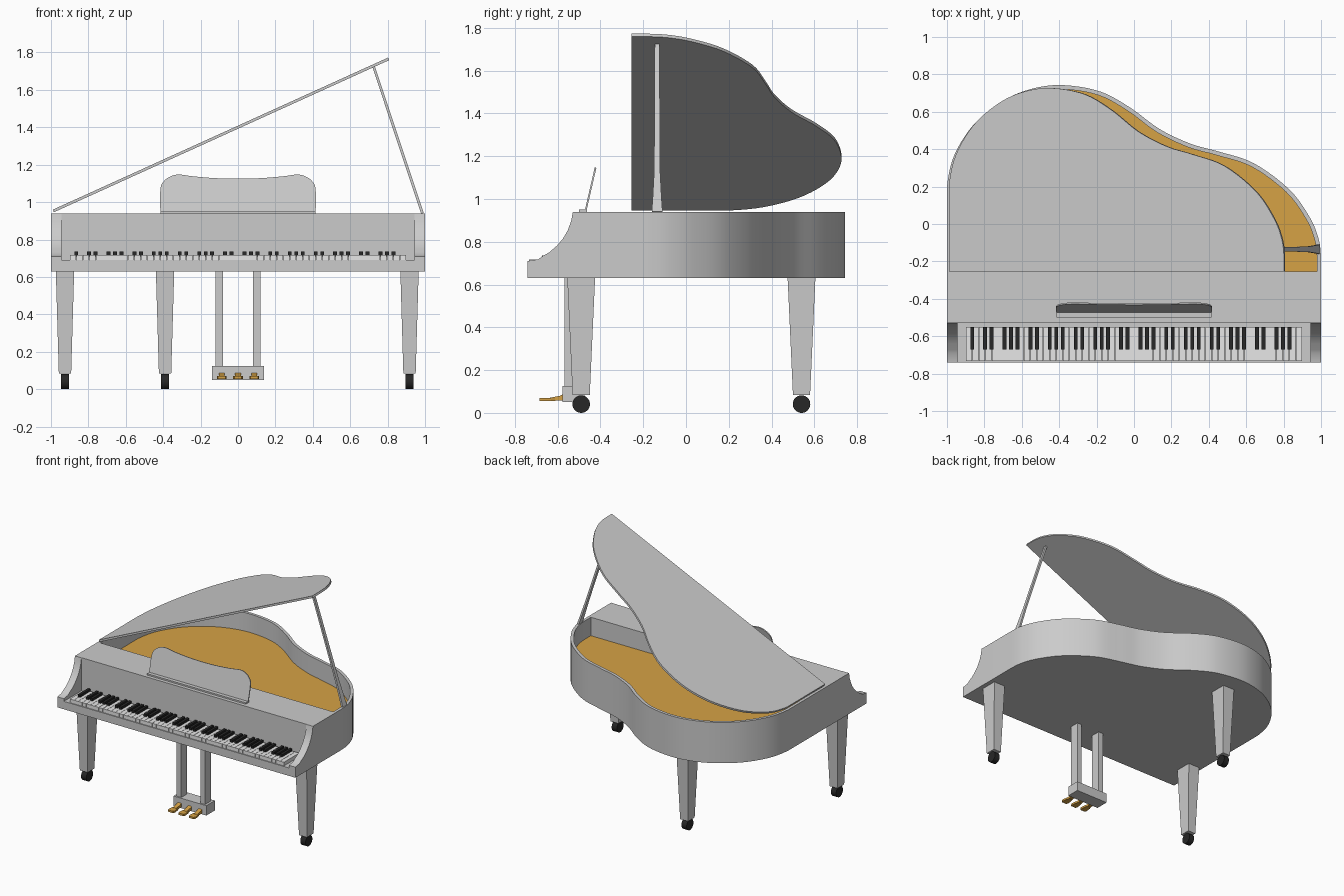
import bpy, bmesh, math
from mathutils import Vector, Matrix

if "Cube" in bpy.data.objects:
    bpy.data.objects.remove(bpy.data.objects["Cube"])


def material(name, rgb):
    m = bpy.data.materials.new(name)
    m.diffuse_color = (*rgb, 1)
    m.use_nodes = True
    m.node_tree.nodes["Principled BSDF"].inputs["Base Color"].default_value = m.diffuse_color
    return m


BODY = material("light_grey", (0.60, 0.60, 0.60))
GOLD = material("gold", (0.67, 0.36, 0.06))
WHITE = material("key_white", (0.80, 0.80, 0.80))
BLACK = material("black", (0.02, 0.02, 0.02))


def finish(name, bm, *mats, smooth=False):
    bmesh.ops.recalc_face_normals(bm, faces=bm.faces[:])
    me = bpy.data.meshes.new(name)
    bm.to_mesh(me)
    bm.free()
    for m in mats:
        me.materials.append(m)
    ob = bpy.data.objects.new(name, me)
    bpy.context.collection.objects.link(ob)
    if smooth:
        bpy.ops.object.select_all(action='DESELECT')
        ob.select_set(True)
        bpy.context.view_layer.objects.active = ob
        bpy.ops.object.shade_smooth_by_angle(angle=math.radians(30))
    return ob


def boxes(name, items, mat):
    """Boxes given as (x0, x1, y0, y1, z0, z1), all in one mesh."""
    bm = bmesh.new()
    for x0, x1, y0, y1, z0, z1 in items:
        mx = (Matrix.Translation(((x0 + x1) / 2, (y0 + y1) / 2, (z0 + z1) / 2))
              @ Matrix.Diagonal((x1 - x0, y1 - y0, z1 - z0, 1)))
        bmesh.ops.create_cube(bm, size=1, matrix=mx)
    return finish(name, bm, mat)


def prism(name, pts, axis, lo, hi, mat, smooth=False):
    """Extrude a 2D polygon along an axis from lo to hi."""
    place = {'x': lambda a, b, t: (t, a, b),
             'y': lambda a, b, t: (a, t, b),
             'z': lambda a, b, t: (a, b, t)}[axis]
    bm = bmesh.new()
    low = [bm.verts.new(place(a, b, lo)) for a, b in pts]
    high = [bm.verts.new(place(a, b, hi)) for a, b in pts]
    bm.faces.new(low)
    bm.faces.new(high)
    bridge(bm, low, high)
    return finish(name, bm, mat, smooth=smooth)


def bridge(bm, a, b):
    n = len(a)
    for i in range(n):
        j = (i + 1) % n
        bm.faces.new((a[i], a[j], b[j], b[i]))


def spline(pts, steps):
    """Catmull-Rom curve; the first and last points only steer the ends."""
    out = []
    p = [Vector(q) for q in pts]
    for i in range(1, len(p) - 2):
        a, b, c, d = p[i - 1:i + 3]
        for k in range(steps):
            t = k / steps
            out.append(0.5 * (2 * b + (c - a) * t + (2 * a - 5 * b + 4 * c - d) * t * t
                              + (3 * b - a - 3 * c + d) * t ** 3))
    return out + [p[-2]]


# Curved case outline, from left side round the tail to the right side
curve = spline([(-1, 0.05), (-1, 0.2), (-0.96, 0.37), (-0.85, 0.54), (-0.69, 0.665),
                (-0.53, 0.727), (-0.37, 0.742), (-0.18, 0.708), (-0.02, 0.622),
                (0.136, 0.508), (0.3, 0.43), (0.45, 0.388), (0.64, 0.325), (0.83, 0.185),
                (0.94, 0.035), (0.987, -0.08), (1, -0.18), (1, -0.28)], 5)
BACK, FRONT = -0.255, -0.527


def inset(d):
    """Curve moved inwards by d, closed by a straight front edge."""
    out = [(-1 + d, BACK)]
    for i, p in enumerate(curve):
        t = curve[min(i + 1, len(curve) - 1)] - curve[max(i - 1, 0)]
        n = Vector((t.y, -t.x)).normalized()
        out.append(tuple(p + n * d))
    return out + [(1 - d, BACK)]


# Case: outer wall, rim, recess and golden soundboard
bm = bmesh.new()
outer = [(-1, FRONT)] + [tuple(p) for p in curve] + [(1, FRONT)]
rings = [[bm.verts.new((x, y, z)) for x, y in pts]
         for pts, z in ((outer, 0.63), (outer, 0.94), (inset(0.022), 0.94), (inset(0.022), 0.80))]
for a, b in zip(rings, rings[1:]):
    bridge(bm, a, b)
bm.faces.new(rings[0])
bm.faces.new(rings[-1]).material_index = 1
finish("case", bm, BODY, GOLD, smooth=True)

# Keybed and curved cheeks
boxes("keybed", [(-0.945, 0.945, -0.74, FRONT, 0.63, 0.69)], BODY)
arc = [(-0.529, 0.94), (-0.536, 0.90), (-0.552, 0.855), (-0.575, 0.815), (-0.605, 0.78),
       (-0.64, 0.75), (-0.672, 0.732), (-0.69, 0.718), (-0.74, 0.71)]
cheek = [(FRONT, 0.63), (FRONT, 0.94)] + arc + [(-0.74, 0.63)]
for side, lo in (("left", -1), ("right", 0.945)):
    prism(side + "_cheek", cheek, 'x', lo, lo + 0.055, BODY, smooth=True)

# Keyboard: 52 white keys, starting on the sixth note of the octave
W = 1.8 / 52
boxes("white_keys", [(-0.9 + i * W + 0.001, -0.9 + (i + 1) * W - 0.001, -0.733, -0.55, 0.685, 0.718)
                     for i in range(52)], WHITE)
boxes("black_keys", [(-0.9 + i * W - 0.010, -0.9 + i * W + 0.010, -0.672, -0.55, 0.71, 0.736)
                     for i in range(1, 52) if (i + 5) % 7 not in (0, 3)], BLACK)

# Lid, propped open about the left edge
d = 0.016
lid = prism("lid", [(x + 1 - d, y) for x, y in inset(d)], 'z', 0, 0.015, BODY, smooth=True)
lid.location = (-1 + d, 0, 0.946)
lid.rotation_euler.y = math.radians(-24.4)

# Lid prop
half = [(0.025, 0), (0.021, 0.06), (0.014, 0.2), (0.011, 0.825)]
prop = prism("lid_prop", half + [(-y, z) for y, z in reversed(half)], 'x', -0.007, 0.007, BODY)
prop.location = (0.986, -0.135, 0.94)
prop.rotation_euler.y = math.radians(-18.4)

# Music desk and its ledge
half = spline([(0.41, -0.1), (0.415, 0.0), (0.415, 0.13), (0.395, 0.175), (0.36, 0.2),
               (0.315, 0.21), (0.24, 0.2), (0.12, 0.19), (0, 0.187), (-0.12, 0.19)], 4)
desk = prism("music_desk", [tuple(p) for p in half] + [(-p.x, p.y) for p in reversed(half[:-1])],
             'y', -0.004, 0.004, BODY, smooth=True)
desk.location = (0, -0.47, 0.942)
desk.rotation_euler.x = math.radians(-13)
boxes("music_ledge", [(-0.415, 0.415, -0.5, -0.462, 0.94, 0.951)], BODY)

# Tapered legs with casters
for name, x, y in (("front_left", -0.925, -0.49), ("front_right", 0.917, -0.49), ("rear", -0.39, 0.54)):
    bm = bmesh.new()
    bmesh.ops.create_cube(bm, size=1)
    for v in bm.verts:
        top = v.co.z > 0
        v.co = (x + v.co.x * (0.098 if top else 0.066),
                y + v.co.y * (0.13 if top else 0.08), 0.632 if top else 0.083)
    finish(name + "_leg", bm, BODY)
    bm = bmesh.new()
    bmesh.ops.create_cone(bm, cap_ends=True, segments=32, radius1=0.041, radius2=0.041, depth=0.044,
                          matrix=Matrix.Translation((x, y, 0.041)) @ Matrix.Rotation(math.pi / 2, 4, 'Y'))
    finish(name + "_caster", bm, BLACK, smooth=True)

# Pedal lyre: posts, box and three pedals
boxes("lyre_posts", [(s * 0.1 - 0.02, s * 0.1 + 0.02, -0.567, -0.495, 0.12, 0.632) for s in (-1, 1)], BODY)
boxes("pedal_box", [(-0.138, 0.138, -0.577, -0.475, 0.05, 0.125)], BODY)
for i, x in enumerate((-0.087, 0, 0.087)):
    prism(f"pedal_pad_{i + 1}", [(x - 0.02, -0.685), (x + 0.02, -0.685), (x + 0.026, -0.67),
          (x + 0.022, -0.63), (x + 0.014, -0.61), (x - 0.014, -0.61), (x - 0.022, -0.63),
          (x - 0.026, -0.67)], 'z', 0.055, 0.069, GOLD)
    prism(f"pedal_arm_{i + 1}", [(-0.635, 0.056), (-0.57, 0.058), (-0.57, 0.09), (-0.59, 0.08),
          (-0.635, 0.071)], 'x', x - 0.015, x + 0.015, GOLD)
